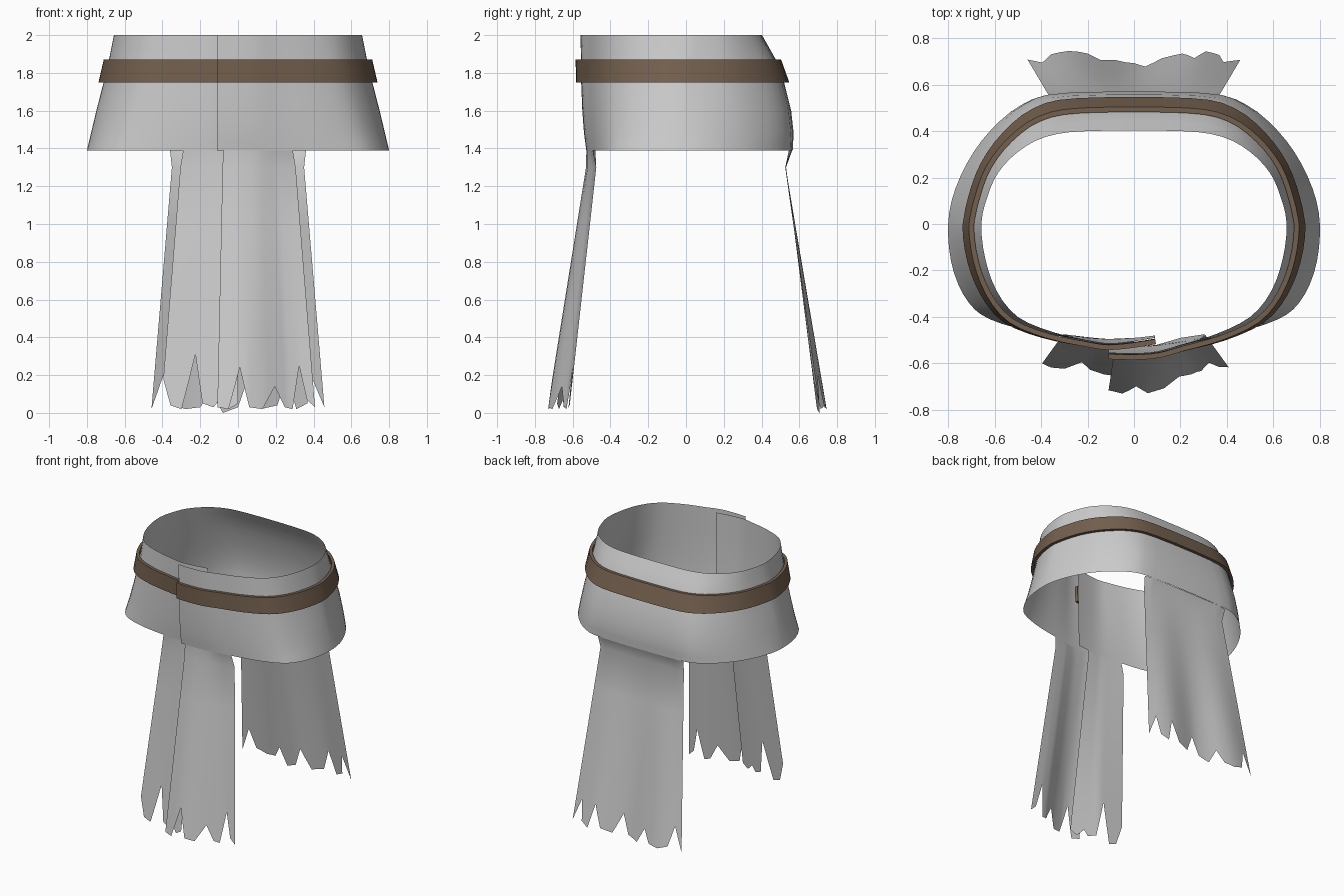
import bpy, math
from mathutils import Vector

if "Cube" in bpy.data.objects:
    bpy.data.objects.remove(bpy.data.objects["Cube"])


def material(name, rgb):
    m = bpy.data.materials.new(name)
    m.diffuse_color = (*rgb, 1)
    m.use_nodes = True
    m.node_tree.nodes["Principled BSDF"].inputs["Base Color"].default_value = m.diffuse_color
    return m


cloth = material("grey_cloth", (0.60, 0.60, 0.60))
leather = material("brown_leather", (0.175, 0.118, 0.078))


def make(name, columns, mat, closed=False, angle=50):
    """Skin a list of equal-length point columns; columns run low to high."""
    n = len(columns[0])
    verts = [p for c in columns for p in c]
    faces = []
    for i in range(len(columns) - 1):
        for j in range(n if closed else n - 1):
            k = (j + 1) % n
            faces.append((i * n + j, (i + 1) * n + j, (i + 1) * n + k, i * n + k))
    if closed:
        last = (len(columns) - 1) * n
        faces += [tuple(reversed(range(n))), tuple(range(last, last + n))]
    me = bpy.data.meshes.new(name)
    me.from_pydata(verts, [], faces)
    me.materials.append(mat)
    ob = bpy.data.objects.new(name, me)
    bpy.context.collection.objects.link(ob)
    bpy.ops.object.select_all(action='DESELECT')
    ob.select_set(True)
    bpy.context.view_layer.objects.active = ob
    bpy.ops.object.shade_smooth_by_angle(angle=math.radians(angle))
    return ob


def interp(pts, x):
    """Piecewise linear lookup in (x, y) pairs."""
    pts = sorted(pts)
    if x <= pts[0][0]:
        return pts[0][1]
    for (x0, y0), (x1, y1) in zip(pts, pts[1:]):
        if x <= x1:
            return y0 + (y1 - y0) * (x - x0) / (x1 - x0)
    return pts[-1][1]


def spline(pts, steps=3):
    """Catmull-Rom through points of any dimension."""
    p = [pts[0]] + pts + [pts[-1]]
    out = []
    for i in range(1, len(p) - 2):
        a, b, c, d = (Vector(q) for q in p[i - 1:i + 3])
        for s in range(steps):
            t = s / steps
            out.append(0.5 * (2 * b + (c - a) * t + (2 * a - 5 * b + 4 * c - d) * t ** 2
                              + (3 * b - a - 3 * c + d) * t ** 3))
    return out + [Vector(pts[-1])]


# Wrap outline: (x, y) at the waist, (x, y) at the hem
front_right = [(-.11, -.555, -.11, -.525), (0, -.558, 0, -.528), (.1, -.55, .12, -.52),
               (.2, -.52, .25, -.50), (.35, -.475, .45, -.465)]
side = [(.5, -.40, .62, -.41), (.59, -.29, .71, -.34), (.64, -.15, .775, -.21),
        (.657, 0, .80, -.05), (.63, .12, .785, .10), (.585, .22, .72, .26),
        (.50, .31, .62, .40), (.38, .375, .48, .515), (.20, .40, .30, .56)]
left_side = [(-a, b, -c, d) for a, b, c, d in reversed(side)]
front_left = [(-.35, -.465, -.45, -.46), (-.2, -.50, -.25, -.485), (-.11, -.515, -.11, -.495),
              (0, -.505, 0, -.49), (.09, -.49, .09, -.48)]
path = spline(front_right + side + left_side + front_left)

# How far each direction has flared at each height
levels = (1.39, 1.48, 1.6, 1.75, 1.87, 2.0)
flare_x = list(zip(levels, (1, .85, .65, .38, .18, 0)))
flare_back = list(zip(levels, (1, 1.03, .95, .72, .45, 0)))
flare_front = list(zip(levels, (1, .6, .3, .1, .05, 0)))


def outline(z, offset=0.0):
    pts = []
    for tx, ty, bx, by in path:
        fy = interp(flare_back if ty > 0 else flare_front, z)
        pts.append(Vector((tx + (bx - tx) * interp(flare_x, z), ty + (by - ty) * fy, z)))
    out = []
    for i, p in enumerate(pts):
        d = (pts[min(i + 1, len(pts) - 1)] - pts[max(i - 1, 0)]).normalized()
        out.append(p + Vector((d.y, -d.x, 0)) * offset)
    return out


# Overlapping waist wrap
rows = (1.39, 1.435, 1.48, 1.54, 1.6, 1.675, 1.75, 1.81, 1.87, 1.935, 2.0)
make("waist_wrap", list(zip(*(outline(z) for z in rows))), cloth)

# Belt with a hollow rectangular section, overlapping at the front
section = [outline(1.75, .004), outline(1.75, .027), outline(1.87, .028), outline(1.87, .006)]
make("belt", list(zip(*section)), leather, closed=True, angle=35)


def flap(name, ragged, widths, top, fold, bottom):
    """Hanging panel; ragged is the torn lower edge as (x, z)."""
    edge = []
    for a, b in zip(ragged, ragged[1:]):
        edge += [a, ((a[0] + b[0]) / 2, (a[1] + b[1]) / 2)]
    edge.append(ragged[-1])
    w_top, w_fold, w_low = widths
    cols = []
    for x, z_low in edge:
        u = x / w_low
        col = []
        for z in (z_low, .4, .7, 1.0, 1.3):
            t = z / 1.3
            w = w_low + (w_fold - w_low) * t
            y0, y1 = interp(bottom, x), interp(fold, u * w_fold)
            col.append((u * w, y0 + (y1 - y0) * t, z))
        col.append((u * w_top, interp(top, u * w_top), 1.39))
        cols.append(col)
    make(name, cols, cloth)


# Front panels: the right one laps over the left one
hem_right = [(p[2], p[3]) for p in front_right]
hem_left = [(p[2], p[3]) for p in front_left]
flap("front_flap_outer",
     [(-.11, .03), (-.05, .02), (.01, .24), (.06, .03), (.13, .02), (.2, .14), (.25, .03),
      (.29, .02), (.34, .25), (.37, .07), (.41, .03)],
     (.29, .305, .41), hem_right,
     [(-.11, -.525), (0, -.53), (.1, -.52), (.2, -.49), (.3, -.475)],
     [(-.11, -.72), (-.05, -.733), (0, -.738), (.06, -.733), (.13, -.71), (.2, -.675),
      (.27, -.64), (.33, -.625), (.41, -.62)])
flap("front_flap_inner",
     [(-.41, .18), (-.36, .04), (-.30, .02), (-.24, .31), (-.19, .05), (-.13, .03),
      (-.10, .07), (-.05, .02), (0, .05)],
     (.29, .305, .41), hem_left,
     [(-.3, -.475), (-.2, -.487), (-.1, -.497), (0, -.495)],
     [(-.41, -.62), (-.3, -.625), (-.2, -.63), (-.1, -.66), (0, -.69)])

# Back panel
wave = [(x / 50, .722 - .026 * math.cos(x / 50 * math.pi / .28)) for x in range(-23, 24)]
flap("back_flap",
     [(.46, .03), (.40, .2), (.37, .05), (.31, .02), (.27, .2), (.21, .04), (.12, .02),
      (.05, .17), (0, .03), (-.08, 0), (-.15, .12), (-.2, .03), (-.28, .02), (-.36, .05),
      (-.41, .2), (-.46, .02)],
     (.36, .35, .46), [(-.48, .515), (-.3, .56), (0, .562), (.3, .56), (.48, .515)],
     [(-.36, .525), (0, .53), (.36, .525)], wave)
